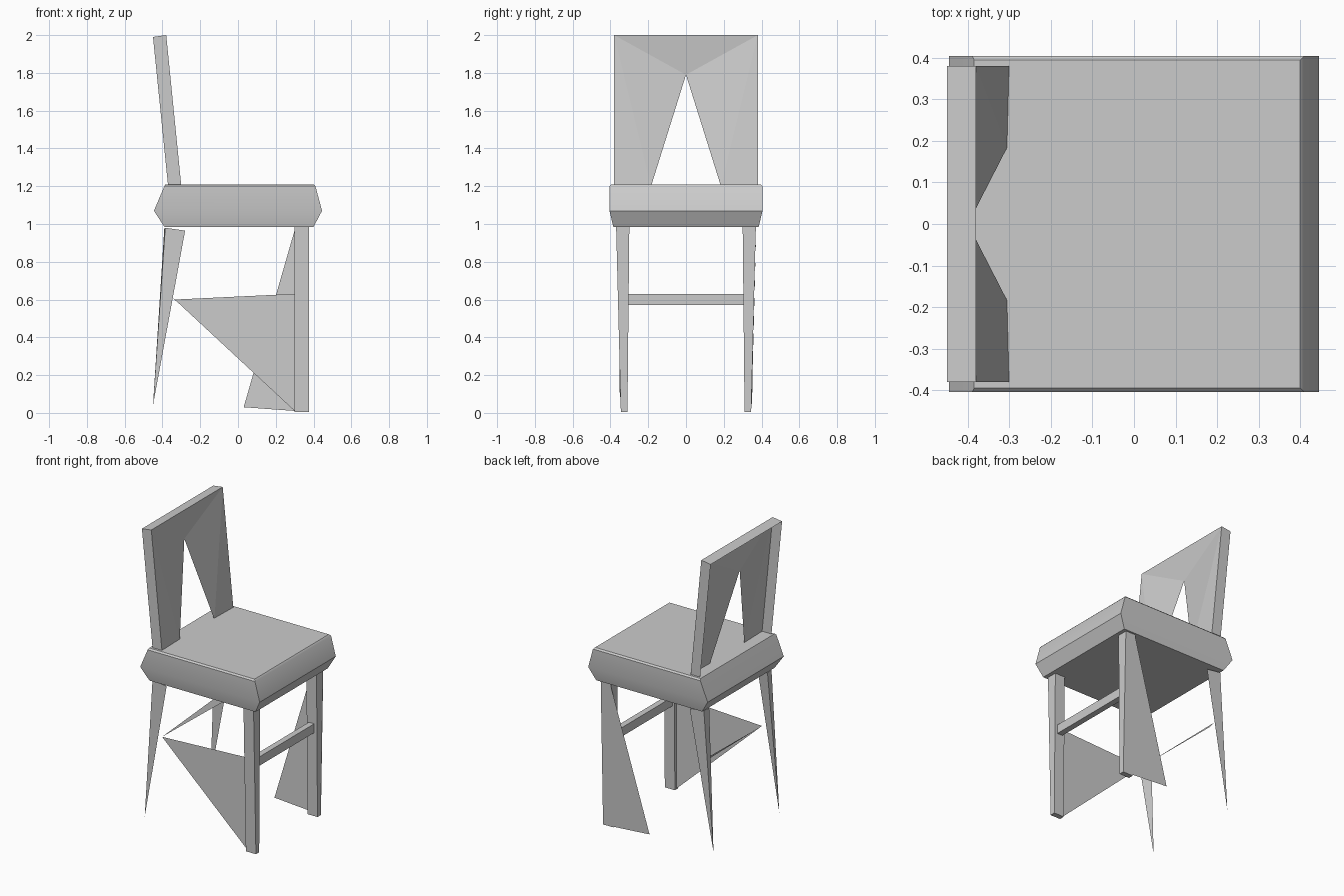
import bpy
import bmesh

cube = bpy.data.objects.get("Cube")
if cube:
    bpy.data.objects.remove(cube, do_unlink=True)

# One plain grey for the whole chair
grey = bpy.data.materials.new("plain grey")
grey.use_nodes = True
grey.diffuse_color = (0.6, 0.6, 0.6, 1)
bsdf = next(n for n in grey.node_tree.nodes if n.type == 'BSDF_PRINCIPLED')
bsdf.inputs["Base Color"].default_value = (0.6, 0.6, 0.6, 1)


def finish(name, bm, closed=True):
    if closed:
        bmesh.ops.recalc_face_normals(bm, faces=bm.faces)
    mesh = bpy.data.meshes.new(name)
    bm.to_mesh(mesh)
    bm.free()
    mesh.materials.append(grey)
    obj = bpy.data.objects.new(name, mesh)
    bpy.context.collection.objects.link(obj)
    return obj


def loft(name, rings):
    """Closed solid through four-sided rings (x0, x1, y0, y1, z)."""
    bm = bmesh.new()
    loops = []
    for x0, x1, y0, y1, z in rings:
        corners = ((x0, y0), (x1, y0), (x1, y1), (x0, y1))
        loops.append([bm.verts.new((x, y, z)) for x, y in corners])
    for low, high in zip(loops, loops[1:]):
        for i in range(4):
            j = (i + 1) % 4
            bm.faces.new((low[i], low[j], high[j], high[i]))
    bm.faces.new(loops[0])
    bm.faces.new(loops[-1])
    return finish(name, bm)


def sheet(name, points, faces):
    """Thin open part made of a few flat faces."""
    bm = bmesh.new()
    verts = [bm.verts.new(p) for p in points]
    for face in faces:
        bm.faces.new([verts[i] for i in face])
    return finish(name, bm, closed=False)


# Seat cushion, bulging at the front and back
seat = loft("seat", [
    (-0.39, 0.40, -0.385, 0.385, 0.985),
    (-0.445, 0.445, -0.405, 0.405, 1.07),
    (-0.39, 0.41, -0.405, 0.405, 1.20),
    (-0.385, 0.40, -0.395, 0.395, 1.21)])

# Backrest: folded front panel with a pointed opening, plus a rim behind it
sheet("backrest_panel", [
    (-0.38, -0.38, 2), (-0.38, 0.38, 2), (-0.40, 0, 1.79),
    (-0.30, -0.38, 1.2), (-0.305, -0.185, 1.2),
    (-0.30, 0.38, 1.2), (-0.305, 0.185, 1.2)],
    [(0, 2, 1), (0, 3, 4), (0, 4, 2), (1, 6, 5), (1, 2, 6)])
sheet("backrest_rim", [
    (-0.30, -0.38, 1.2), (-0.38, -0.38, 2), (-0.38, 0.38, 2), (-0.30, 0.38, 1.2),
    (-0.37, -0.38, 1.2), (-0.45, -0.38, 1.99), (-0.45, 0.38, 1.99), (-0.37, 0.38, 1.2)],
    [(0, 1, 5, 4), (1, 2, 6, 5), (2, 3, 7, 6)])

# Legs on both sides
for side, word in ((-1, "right"), (1, "left")):
    inner, outer = sorted((side * 0.30, side * 0.37)), sorted((side * 0.31, side * 0.345))
    loft("front_leg_" + word, [
        (0.30, 0.375, *outer, 0.005),
        (0.30, 0.375, *inner, 0.99)])
    spike = [(-0.385, side * 0.36, 0.98), (-0.28, side * 0.36, 0.965),
             (-0.39, side * 0.31, 0.98), (-0.45, side * 0.35, 0.04)]
    sheet("rear_leg_" + word, spike, [(0, 1, 3), (0, 2, 3), (1, 2, 3), (0, 1, 2)])

# Splayed panel on the left front leg
sheet("left_leg_panel",
      [(0.305, 0.372, 0.985), (0.375, 0.372, 0.985), (0.375, 0.347, 0.005), (0.03, 0.345, 0.03)],
      [(0, 1, 2, 3)])

# Stretchers between the legs
loft("front_stretcher", [
    (0.315, 0.355, -0.31, 0.31, 0.57),
    (0.315, 0.355, -0.31, 0.31, 0.63)])
sheet("right_stretcher_panel",
      [(0.30, -0.33, 0.63), (-0.335, -0.33, 0.60), (0.30, -0.33, 0.01)], [(0, 1, 2)])
sheet("rear_stretcher",
      [(-0.335, -0.33, 0.60), (-0.36, 0.33, 0.63), (-0.33, 0.33, 0.59)], [(0, 1, 2)])

# Soft shading on the cushion
for obj in bpy.context.selected_objects:
    obj.select_set(False)
seat.select_set(True)
bpy.context.view_layer.objects.active = seat
bpy.ops.object.shade_smooth_by_angle()
